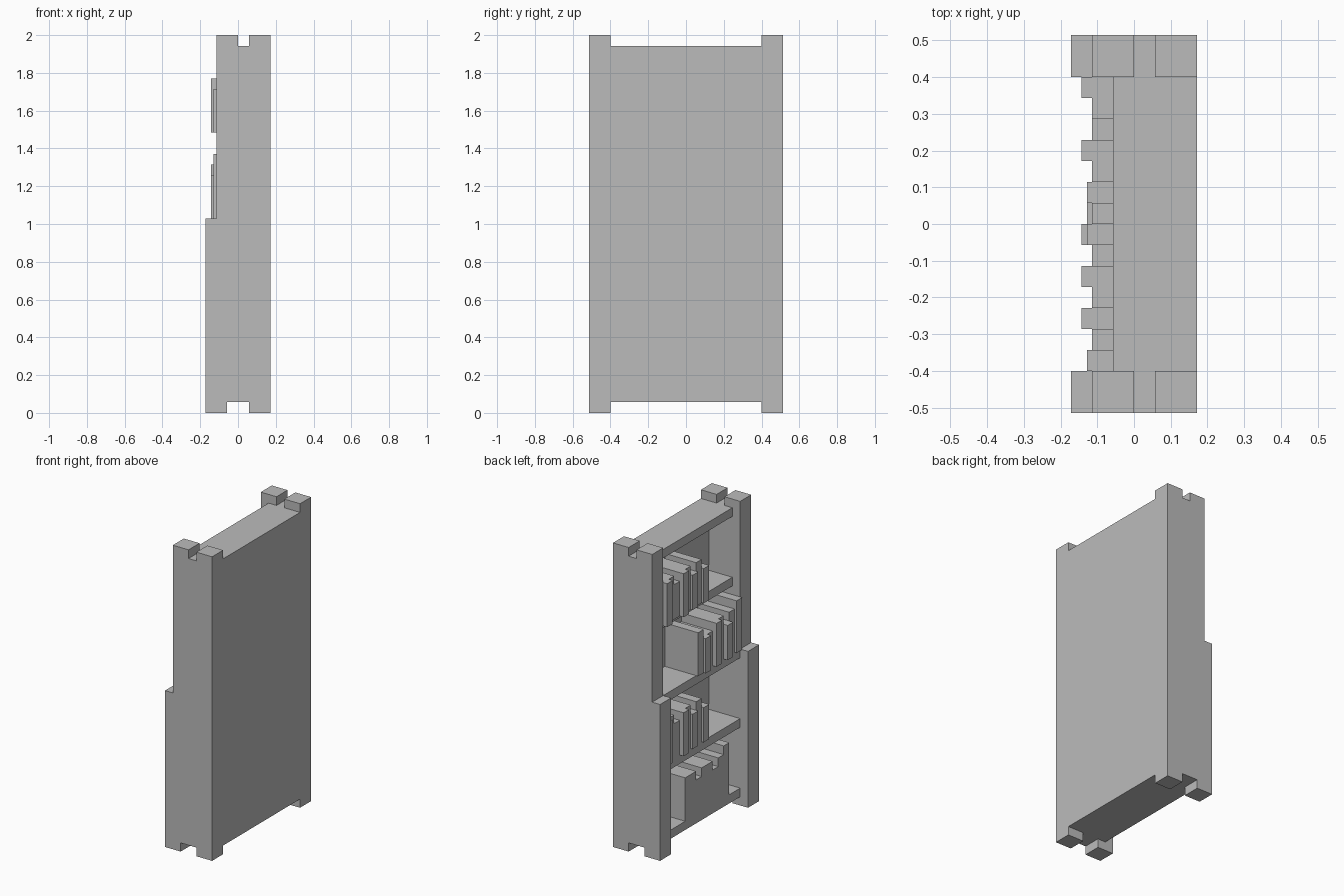
import bpy
import bmesh

U = 2 / 35  # module size: the case is 35 modules tall

if "Cube" in bpy.data.objects:
    bpy.data.objects.remove(bpy.data.objects["Cube"], do_unlink=True)

grey = bpy.data.materials.new("plain grey")
grey.use_nodes = True
colour = (0.5, 0.5, 0.5, 1)
grey.diffuse_color = colour
grey.node_tree.nodes["Principled BSDF"].inputs["Base Color"].default_value = colour


def prism(name, profile, y0, y1):
    """Extrude an x-z profile along y; all sizes in modules."""
    bm = bmesh.new()
    face = bm.faces.new([bm.verts.new((x * U, y0 * U, z * U)) for x, z in profile])
    new = bmesh.ops.extrude_face_region(bm, geom=[face])["geom"]
    verts = [v for v in new if isinstance(v, bmesh.types.BMVert)]
    bmesh.ops.translate(bm, verts=verts, vec=(0, (y1 - y0) * U, 0))
    bmesh.ops.recalc_face_normals(bm, faces=bm.faces)
    mesh = bpy.data.meshes.new(name)
    bm.to_mesh(mesh)
    bm.free()
    mesh.materials.append(grey)
    obj = bpy.data.objects.new(name, mesh)
    bpy.context.collection.objects.link(obj)
    return obj


def box(name, x0, x1, y0, y1, z0, z1):
    return prism(name, [(x0, z0), (x1, z0), (x1, z1), (x0, z1)], y0, y1)


def book_row(name, first, shelf, books):
    """Stand one-module books side by side towards -y: (front x, height)."""
    for i, (front, height) in enumerate(books):
        top = first - i
        box(f"{name}_{i + 1}", front, 2, top - 1, top, shelf, shelf + height)


# Side panels with notched feet and tops, stepped back in the upper half
side = [(-3, 0), (-1, 0), (-1, 1), (1, 1), (1, 0), (3, 0), (3, 35), (1, 35),
        (1, 34), (0, 34), (0, 35), (-2, 35), (-2, 18), (-3, 18)]
for label, y in (("front", -9), ("rear", 7)):
    prism(f"{label}_side_panel", side, y, y + 2)

# Closed back and the boards
box("back_panel", 2, 3, -7, 7, 1, 34)
boards = [("bottom_board", -2, 1), ("lower_shelf", -2, 9), ("middle_shelf", -2, 17),
          ("upper_shelf", -1, 25), ("top_board", -1, 33)]
for name, front, z in boards:
    box(name, front, 2, -7, 7, z, z + 1)

# Books, shelf by shelf
uneven = [(-2.5, 5), (-2, 5), (-2, 4), (-2.5, 5), (-2, 5), (-2.25, 4),
          (-2, 5), (-2.25, 4)]
book_row("upper_book", 7, 26, uneven)
book_row("lower_book", 7, 10, uneven)
book_row("middle_book", 1, 18, [(-2.25, 5), (-2.5, 4), (-2, 4), (-2.5, 5), (-2, 5),
                                (-2.5, 4), (-2, 5), (-2.25, 6)])
book_row("bottom_book", 3, 2, [(-2, h) for h in (5, 5, 4, 5, 5, 4, 5, 6)])
